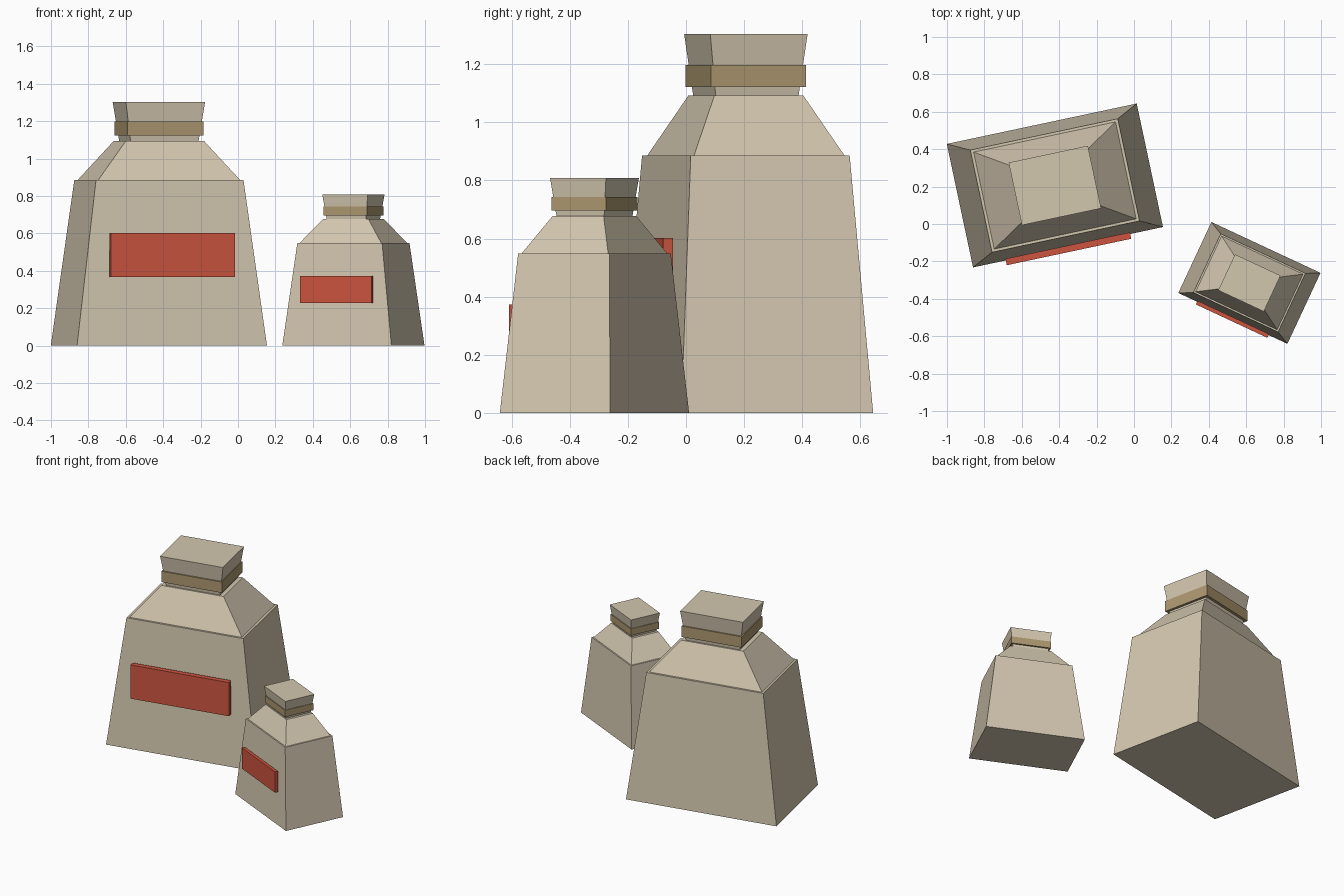
import bpy, bmesh, math
from mathutils import Matrix

if "Cube" in bpy.data.objects:
    bpy.data.objects.remove(bpy.data.objects["Cube"])


def material(name, color):
    m = bpy.data.materials.new(name)
    m.diffuse_color = (*color, 1)
    m.use_nodes = True
    m.node_tree.nodes["Principled BSDF"].inputs["Base Color"].default_value = m.diffuse_color
    return m


CLOTH = material("sack cloth", (0.65, 0.57, 0.43))
ROPE = material("tie rope", (0.41, 0.31, 0.16))
RED = material("red label", (0.61, 0.09, 0.05))


def tapered_box(name, mat, place, z0, z1, bottom, top, y=0):
    """Box whose bottom and top (width, depth) differ."""
    bm = bmesh.new()
    bmesh.ops.create_cube(bm, size=1)
    for v in bm.verts:
        w, d = top if v.co.z > 0 else bottom
        v.co = (v.co.x * w, v.co.y * d + y, z1 if v.co.z > 0 else z0)
    bm.transform(place)
    mesh = bpy.data.meshes.new(name)
    bm.to_mesh(mesh)
    bm.free()
    mesh.materials.append(mat)
    bpy.context.collection.objects.link(bpy.data.objects.new(name, mesh))


def sack(prefix, x, y, angle, scale):
    place = (Matrix.Translation((x, y, 0))
             @ Matrix.Rotation(math.radians(angle), 4, 'Z')
             @ Matrix.Scale(scale, 4))
    # cloth body, sloping shoulder and flared gathered mouth
    tapered_box(prefix + "_body", CLOTH, place, 0, 0.885, (1.038, 0.675), (0.806, 0.559))
    tapered_box(prefix + "_shoulder", CLOTH, place, 0.885, 1.093, (0.776, 0.53), (0.429, 0.312))
    tapered_box(prefix + "_mouth", CLOTH, place, 1.093, 1.303, (0.372, 0.292), (0.433, 0.342))
    # rope band around the neck
    tapered_box(prefix + "_tie", ROPE, place, 1.122, 1.198, (0.415, 0.335), (0.415, 0.335))
    # upright label standing just off the front
    tapered_box(prefix + "_label", RED, place, 0.366, 0.602, (0.68, 0.035), (0.68, 0.035), -0.346)


sack("large_sack", -0.423, 0.206, 12, 1.0)
sack("small_sack", 0.617, -0.315, -25, 0.62)
